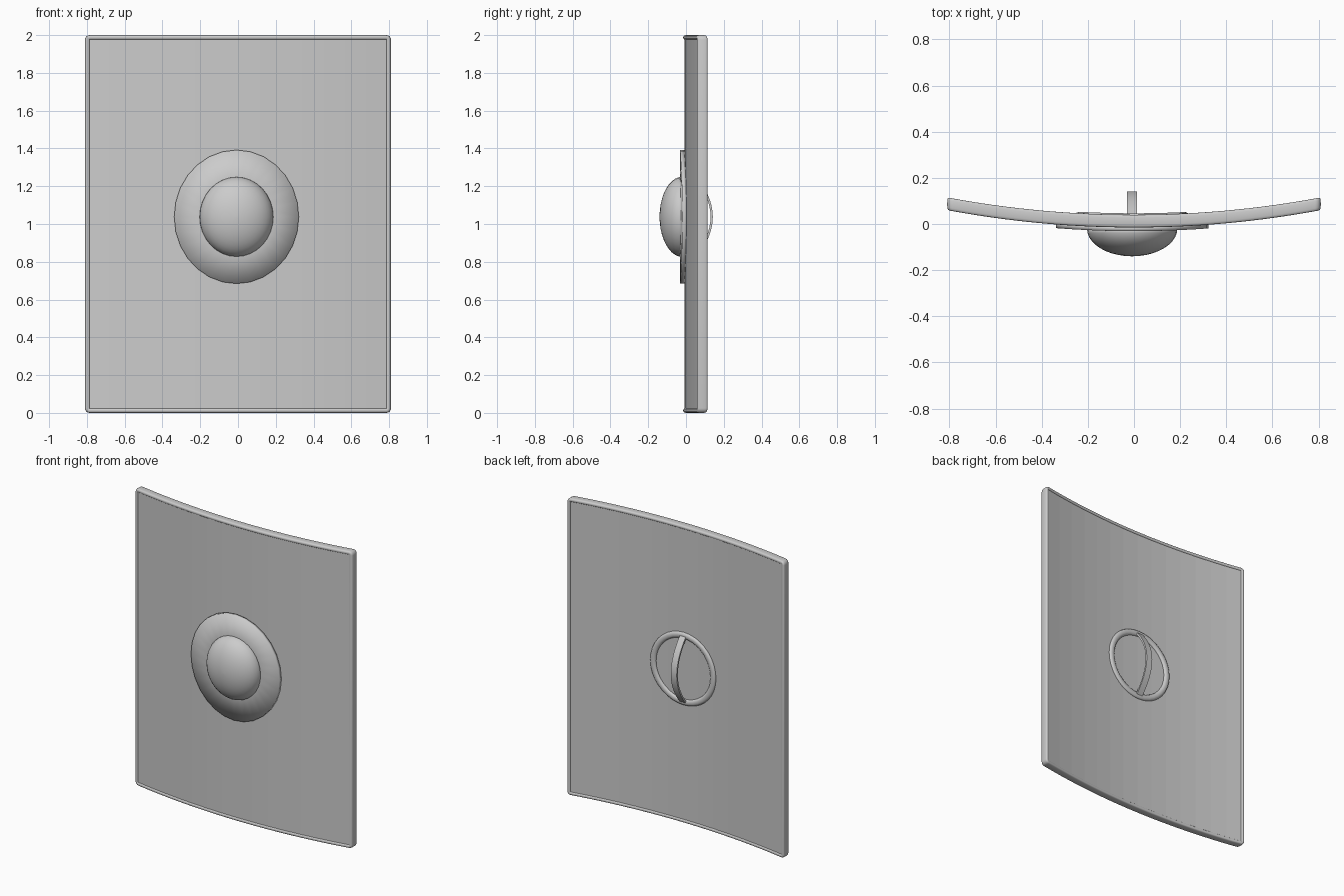
import bpy
import bmesh
from math import sin, cos, pi, sqrt, radians

if "Cube" in bpy.data.objects:
    bpy.data.objects.remove(bpy.data.objects["Cube"])

BEND = 4.4             # radius of the board's curve
HALF_W, HEIGHT = 0.81, 2.0
CX, CZ = -0.008, 1.038  # centre of boss and grip

grey = bpy.data.materials.new("plain grey")
grey.use_nodes = True
colour = (0.6, 0.6, 0.6, 1)
grey.diffuse_color = colour
grey.node_tree.nodes["Principled BSDF"].inputs["Base Color"].default_value = colour


def bent(x, y, z):
    """Wrap a point of the flat layout around the curve."""
    return (x, y + BEND - sqrt(BEND * BEND - x * x), z)


def skin(name, rows, close_rows=False, cap=False, angle=None):
    """Join rows of points into a surface; every row is a closed loop."""
    bm = bmesh.new()
    loops = [[bm.verts.new(p) for p in row] for row in rows]
    n = len(loops[0])
    pairs = list(zip(loops, loops[1:]))
    if close_rows:
        pairs.append((loops[-1], loops[0]))
    for a, b in pairs:
        for i in range(n):
            j = (i + 1) % n
            bm.faces.new((a[i], a[j], b[j], b[i]))
    if cap:
        bm.faces.new(loops[0])
        bm.faces.new(loops[-1])
    bmesh.ops.recalc_face_normals(bm, faces=bm.faces)
    mesh = bpy.data.meshes.new(name)
    bm.to_mesh(mesh)
    bm.free()
    mesh.materials.append(grey)
    obj = bpy.data.objects.new(name, mesh)
    bpy.context.collection.objects.link(obj)
    bpy.ops.object.select_all(action="DESELECT")
    obj.select_set(True)
    bpy.context.view_layer.objects.active = obj
    if angle is None:
        bpy.ops.object.shade_smooth()
    elif angle > 0:
        bpy.ops.object.shade_smooth_by_angle(angle=radians(angle))
    return obj


def ellipse(rx, rz, y, sides, curved=True):
    pts = [(CX + rx * cos(2 * pi * i / sides), y, CZ + rz * sin(2 * pi * i / sides))
           for i in range(sides)]
    return [bent(*p) for p in pts] if curved else pts


# Curved board: rectangular slices swept across the width
STEPS = 14
xs = [-0.795 + 1.59 * i / STEPS for i in range(STEPS + 1)]
skin("board", [[bent(x, -0.009, 0.015), bent(x, 0.034, 0.015),
                bent(x, 0.034, 1.985), bent(x, -0.009, 1.985)] for x in xs],
     cap=True, angle=0)

# Rounded rim: path of corner arcs and subdivided top and bottom edges
R = 0.025
left, low, high = HALF_W - R, R, HEIGHT - R
path = []
for cx, cz, start in ((left, high, 0), (-left, high, 1), (-left, low, 2), (left, low, 3)):
    for k in range(5):
        a = (start + k / 4) * pi / 2
        path.append((cx, cz, cos(a), sin(a)))
    if start in (0, 2):
        for i in range(1, STEPS * 2):
            path.append((cx - 2 * cx * i / (STEPS * 2), cz, cos(a), sin(a)))
profile = []
for i in range(16):
    a = 2 * pi * i / 16
    u, v = cos(a), sin(a)
    profile.append((0.0125 * (1 - abs(u) ** 0.6 * (1 if u > 0 else -1)),
                    0.0125 + 0.0275 * abs(v) ** 0.6 * (1 if v > 0 else -1)))
skin("rim", [[bent(cx + nx * (R - inset), y, cz + nz * (R - inset)) for inset, y in profile]
             for cx, cz, nx, nz in path], close_rows=True, angle=50)

# Boss plate: thin oval that follows the board
skin("boss_plate", [ellipse(0.33, 0.354, -0.009, 28), ellipse(0.33, 0.354, -0.031, 28),
                    ellipse(0.18, 0.19, -0.031, 28)], cap=True)

# Boss dome: half ellipsoid
dome = []
for k in range(11):
    a = min(k / 10 * pi / 2, pi / 2 - 0.02)
    dome.append(ellipse(0.196 * cos(a), 0.212 * cos(a), -0.02 - 0.12 * sin(a), 32, False))
skin("boss_dome", dome, cap=True)

# Grip ring: flattened oval hoop half sunk into the back
hoop = []
for k in range(10):
    a = 2 * pi * k / 10
    r = 0.224 + 0.021 * cos(a)
    hoop.append(ellipse(r, r, 0.034 + 0.013 * sin(a), 36))
skin("grip_ring", hoop, close_rows=True)

# Grip strap: vertical band arching away from the back
strap = []
for i in range(17):
    t = -1 + i / 8
    y = 0.035 + 0.107 * (1 - t * t)
    z = CZ + 0.235 * t
    slope = -0.107 * 2 * t / 0.235
    length = sqrt(1 + slope * slope)
    dy, dz = 0.012 / length, -0.012 * slope / length
    strap.append([(CX - 0.022, y, z), (CX + 0.022, y, z),
                  (CX + 0.022, y - dy, z - dz), (CX - 0.022, y - dy, z - dz)])
skin("grip_strap", strap, cap=True, angle=40)
